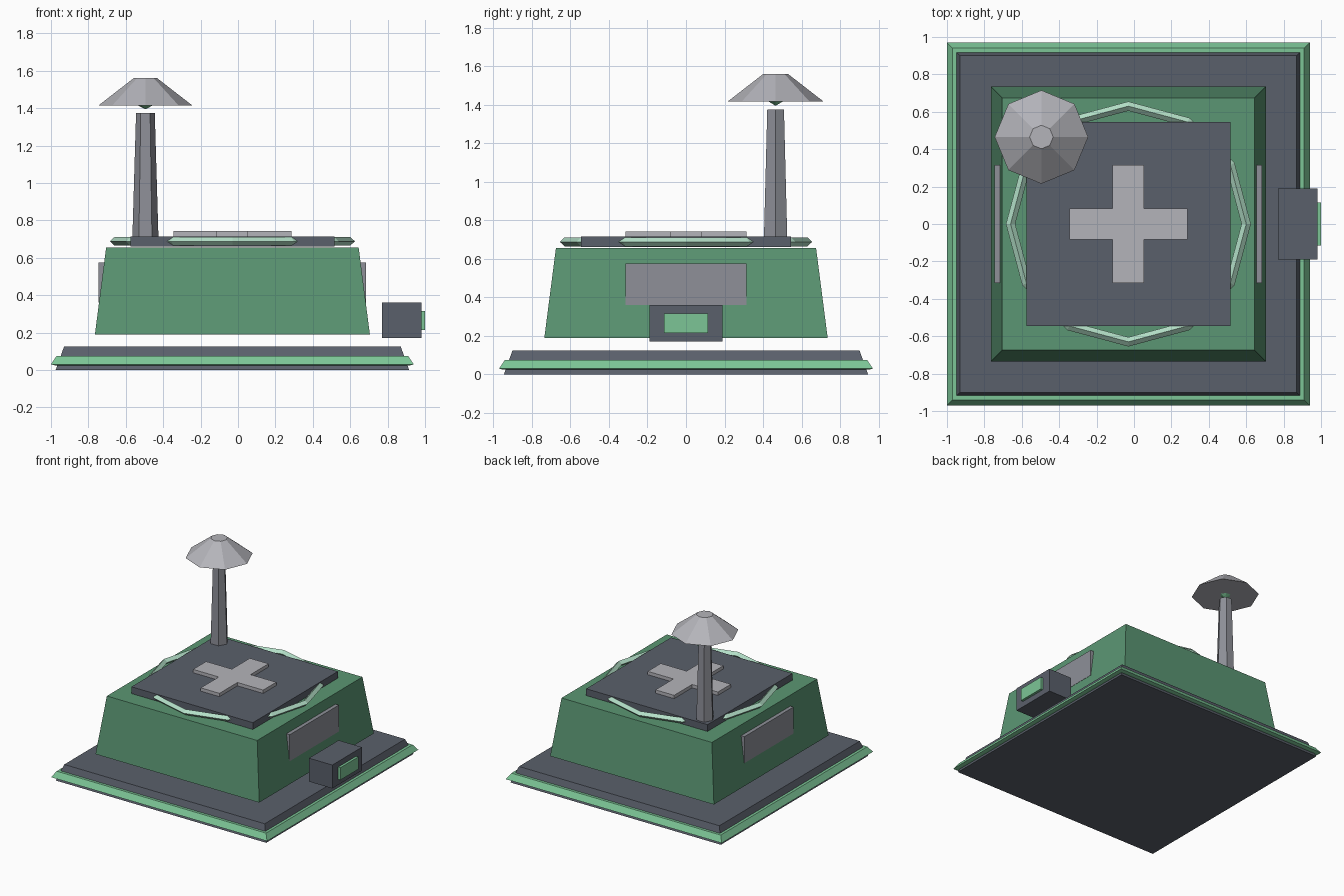
import bpy, bmesh, math

cube = bpy.data.objects.get("Cube")
if cube:
    bpy.data.objects.remove(cube, do_unlink=True)

CX = -0.03           # centre of the building
TX, TY = -0.495, 0.465  # centre of the tower


def material(name, hex_colour):
    rgb = [int(hex_colour[i:i + 2], 16) / 255 for i in (0, 2, 4)]
    lin = [c / 12.92 if c <= 0.04045 else ((c + 0.055) / 1.055) ** 2.4 for c in rgb]
    m = bpy.data.materials.new(name)
    m.use_nodes = True
    m.diffuse_color = (*lin, 1)
    m.node_tree.nodes["Principled BSDF"].inputs["Base Color"].default_value = (*lin, 1)
    return m


slate = material("dark slate", "5A606B")
green = material("green", "5B9673")
light_green = material("light green", "7CC596")
mint = material("pale mint", "B4E0C8")
grey = material("mid grey", "8E9098")
pale = material("pale grey", "B4B4BA")


def finish(name, bm, mat):
    bmesh.ops.recalc_face_normals(bm, faces=bm.faces)
    mesh = bpy.data.meshes.new(name)
    bm.to_mesh(mesh)
    bm.free()
    mesh.materials.append(mat)
    obj = bpy.data.objects.new(name, mesh)
    bpy.context.collection.objects.link(obj)
    return obj


def loft(name, mat, centre, sides, rings, turn=0.0):
    """Stack regular polygons given as (radius, z) and cap the ends."""
    bm = bmesh.new()
    loops = []
    for r, z in rings:
        angles = [turn + 2 * math.pi * i / sides for i in range(sides)]
        loops.append([bm.verts.new((centre[0] + r * math.cos(a),
                                    centre[1] + r * math.sin(a), z)) for a in angles])
    for low, high in zip(loops, loops[1:]):
        for i in range(sides):
            j = (i + 1) % sides
            bm.faces.new((low[i], low[j], high[j], high[i]))
    bm.faces.new(loops[0])
    bm.faces.new(loops[-1])
    return finish(name, bm, mat)


def square(name, mat, rings):
    """Square stack given as (half width, z)."""
    return loft(name, mat, (CX, 0), 4, [(h * math.sqrt(2), z) for h, z in rings], math.pi / 4)


def box(name, mat, x, y, z):
    bm = bmesh.new()
    bmesh.ops.create_cube(bm, size=1)
    for v in bm.verts:
        v.co = [s[0] if c < 0 else s[1] for c, s in zip(v.co, (x, y, z))]
    return finish(name, bm, mat)


# Base slab with its trim
square("base_slab", slate, [(0.945, 0), (0.90, 0.125)])
square("base_trim", light_green, [(0.95, 0.025), (0.97, 0.03), (0.94, 0.075)])

# Main building and roof
square("main_body", green, [(0.735, 0.19), (0.675, 0.655)])
square("landing_pad", slate, [(0.545, 0.66), (0.545, 0.715)])

# Twelve-sided ring around the pad
bm = bmesh.new()
loops = []
for i in range(12):
    a = math.pi * i / 6
    loops.append([bm.verts.new((CX + r * math.cos(a), r * math.sin(a), z))
                  for r, z in ((0.655, 0.688), (0.63, 0.711), (0.605, 0.688), (0.63, 0.665))])
for i in range(12):
    p, q = loops[i], loops[(i + 1) % 12]
    for k in range(4):
        bm.faces.new((p[k], q[k], q[(k + 1) % 4], p[(k + 1) % 4]))
finish("pad_ring", bm, mint)

# Cross plate on the pad
bm = bmesh.new()
L, W = 0.315, 0.084
corner = [(L, -W), (L, W), (W, W)]
points = []
for k in range(4):
    c, s = round(math.cos(k * math.pi / 2)), round(math.sin(k * math.pi / 2))
    points += [(c * x - s * y, s * x + c * y) for x, y in corner]
face = bm.faces.new([bm.verts.new((CX + x, y, 0.713)) for x, y in points])
top = bmesh.ops.extrude_face_region(bm, geom=[face])["geom"]
bmesh.ops.translate(bm, vec=(0, 0, 0.029),
                    verts=[g for g in top if isinstance(g, bmesh.types.BMVert)])
finish("pad_cross", bm, pale)

# Wall panels on both sides
for side, name in ((1, "left_panel"), (-1, "right_panel")):
    xs = sorted((CX + side * 0.675, CX + side * 0.715))
    box(name, grey, xs, (-0.315, 0.315), (0.36, 0.575))

# Side unit with its lit window
box("side_unit", slate, (0.77, 0.98), (-0.19, 0.19), (0.17, 0.36))
box("side_window", light_green, (0.975, 1.0), (-0.115, 0.115), (0.215, 0.315))

# Tower, dish and beacon
loft("tower", grey, (TX, TY), 6, [(0.07, 0.7), (0.05, 1.375)])
loft("dish", pale, (TX, TY), 8, [(0.25, 1.415), (0.063, 1.56)])
loft("beacon", light_green, (TX, TY), 6, [(0.002, 1.395), (0.05, 1.42)])
